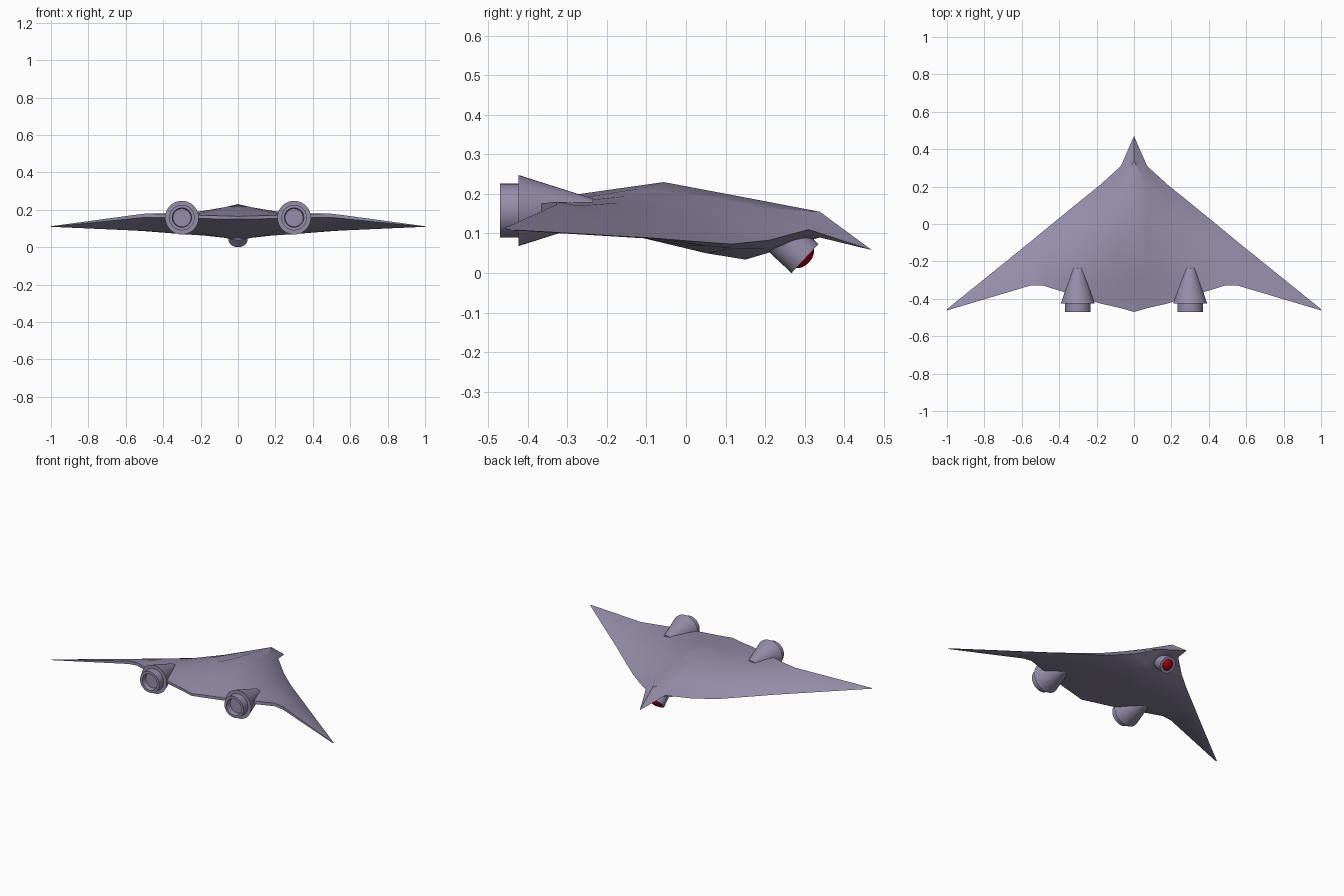
import bpy, bmesh, math
from mathutils import Vector

if "Cube" in bpy.data.objects:
    bpy.data.objects.remove(bpy.data.objects["Cube"])


def material(name, rgb):
    m = bpy.data.materials.new(name)
    m.diffuse_color = (*rgb, 1)
    m.use_nodes = True
    m.node_tree.nodes["Principled BSDF"].inputs["Base Color"].default_value = m.diffuse_color
    return m


GREY = material("violet_grey", (0.30, 0.27, 0.40))
RED = material("lens_red", (0.36, 0.0, 0.005))


def finish(name, bm, mat, angle=30):
    bmesh.ops.remove_doubles(bm, verts=bm.verts, dist=0.0005)
    bmesh.ops.recalc_face_normals(bm, faces=bm.faces)
    me = bpy.data.meshes.new(name)
    bm.to_mesh(me)
    bm.free()
    me.materials.append(mat)
    ob = bpy.data.objects.new(name, me)
    bpy.context.collection.objects.link(ob)
    bpy.ops.object.select_all(action='DESELECT')
    ob.select_set(True)
    bpy.context.view_layer.objects.active = ob
    bpy.ops.object.shade_smooth_by_angle(angle=math.radians(angle))
    return ob


def lathe(name, profile, origin, axis, mat, seg=40):
    """Spin a (radius, distance) profile about an axis."""
    bm = bmesh.new()
    q = Vector((0, 0, 1)).rotation_difference(Vector(axis).normalized())
    rings = []
    for r, d in profile:
        rings.append([bm.verts.new(Vector(origin) + q @ Vector((
            r * math.cos(2 * math.pi * i / seg), r * math.sin(2 * math.pi * i / seg), d)))
            for i in range(seg)])
    for a, b in zip(rings, rings[1:]):
        for i in range(seg):
            j = (i + 1) % seg
            bm.faces.new((a[i], a[j], b[j], b[i]))
    bm.faces.new(rings[0])
    bm.faces.new(rings[-1])
    return finish(name, bm, mat)


# Flying wing: chord sections from the centre to the tip, mirrored
# x, leading y, leading z, trailing y, top heights, bottom heights
STATIONS = (0.14, 0.34, 0.56, 0.8, 1.0)
SECTIONS = [
    (0.00, 0.47, 0.058, -0.47, (.155, .191, .230, .198, .165), (.090, .034, .080, .115, .150)),
    (0.07, 0.31, 0.110, -0.45, (.163, .193, .214, .190, .167), (.062, .050, .090, .118, .150)),
    (0.18, 0.21, 0.083, -0.425, (.140, .172, .195, .185, .170), (.062, .070, .095, .120, .153)),
    (0.30, 0.113, 0.073, -0.387, (.118, .153, .178, .180, .174), (.070, .085, .105, .130, .155)),
    (0.49, -0.042, 0.085, -0.328, (.106, .132, .154, .170, .180), (.087, .100, .115, .137, .160)),
    (0.55, -0.092, 0.089, -0.328, (.105, .128, .147, .162, .173), (.089, .100, .115, .135, .154)),
    (1.00, -0.455, 0.110, -0.462, (.111, .112, .112, .112, .112), (.109, .109, .109, .109, .109)),
]
bm = bmesh.new()
for side in (1, -1):
    loops = []
    for x, y0, z0, y1, top, bot in SECTIONS:
        pts = [(y0, z0)]
        pts += [(y0 + (y1 - y0) * t, z) for t, z in zip(STATIONS, top)]
        pts += [(y0 + (y1 - y0) * t, z) for t, z in reversed(list(zip(STATIONS, bot)))]
        loops.append([bm.verts.new((side * x, y, z)) for y, z in pts])
    for a, b in zip(loops, loops[1:]):
        for i in range(len(a)):
            j = (i + 1) % len(a)
            bm.faces.new((a[i], a[j], b[j], b[i]))
    bm.faces.new(loops[-1])
finish("flying_wing", bm, GREY)

# Engines: tapered pod and recessed exhaust nozzle
for side, label in ((1, "right"), (-1, "left")):
    lathe("engine_pod_" + label, [(0.030, -0.235), (0.090, -0.424)][::-1],
          (side * 0.30, 0, 0.158), (0, 1, 0), GREY)
    lathe("exhaust_nozzle_" + label,
          [(0.048, -0.440), (0.052, -0.470), (0.068, -0.470), (0.068, -0.40)],
          (side * 0.30, 0, 0.158), (0, 1, 0), GREY)

# Chin sensor: tilted barrel with a domed lens
aim = Vector((0, 0.73, -0.68)).normalized()
face = Vector((0, 0.301, 0.0366))
lathe("sensor_barrel", [(0.050, -0.115), (0.050, 0), (0.034, 0), (0.033, -0.006)],
      face, aim, GREY)
lens = [(0.034 * math.cos(a), -0.006 + 0.020 * math.sin(a))
        for a in [math.radians(v) for v in (0, 18, 36, 54, 72, 86)]]
lathe("sensor_lens", lens, face, aim, RED)
